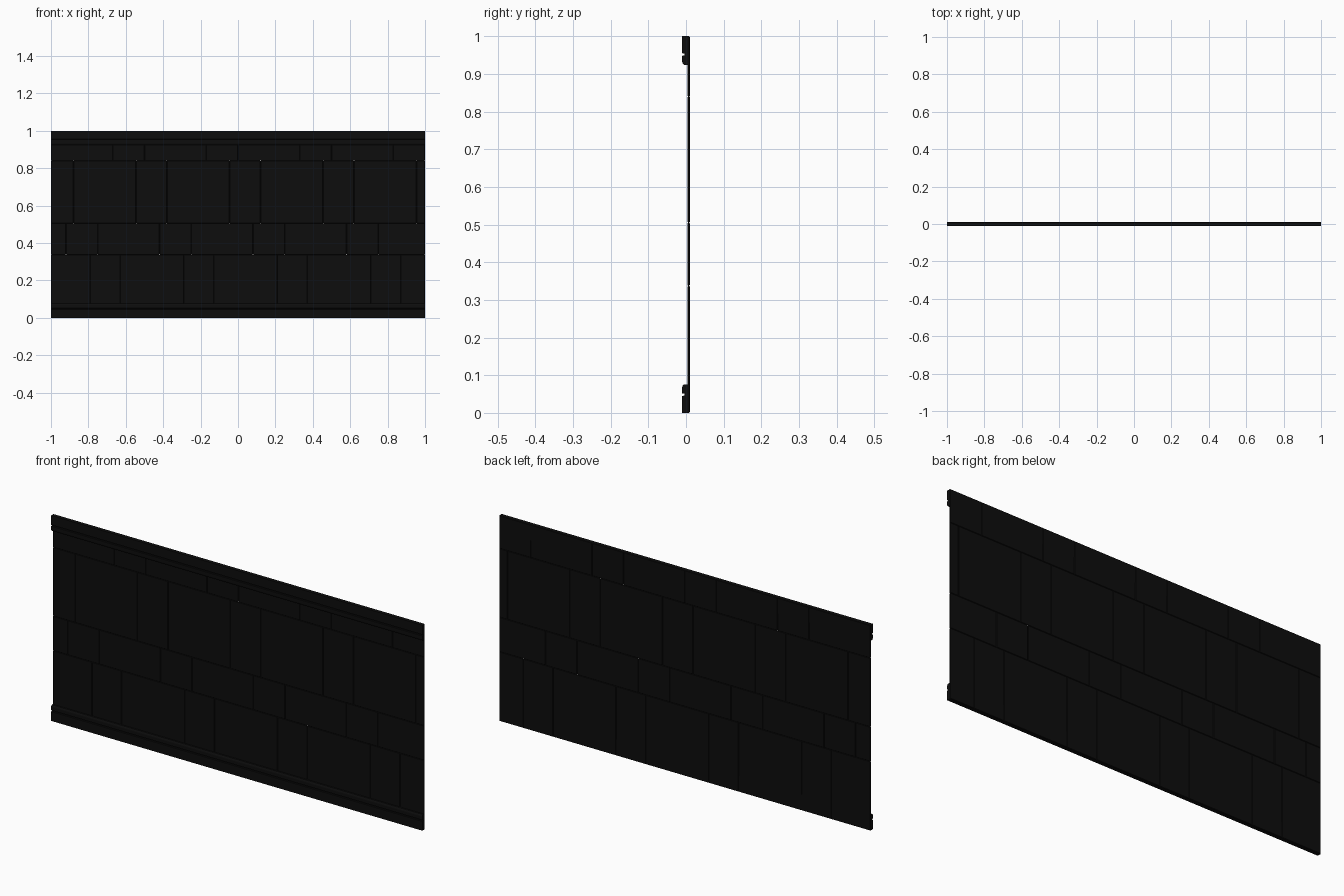
import bpy, bmesh

if "Cube" in bpy.data.objects:
    bpy.data.objects.remove(bpy.data.objects["Cube"])

# near-black finish shared by all parts
dark = bpy.data.materials.new("dark_finish")
dark.diffuse_color = (0.004, 0.004, 0.004, 1)
dark.use_nodes = True
dark.node_tree.nodes["Principled BSDF"].inputs["Base Color"].default_value = dark.diffuse_color


def add_mesh(name, bm):
    bmesh.ops.recalc_face_normals(bm, faces=bm.faces)
    me = bpy.data.meshes.new(name)
    bm.to_mesh(me)
    bm.free()
    ob = bpy.data.objects.new(name, me)
    bpy.context.collection.objects.link(ob)
    me.materials.append(dark)
    return ob


def box(bm, x0, x1, y0, y1, z0, z1):
    vs = bmesh.ops.create_cube(bm, size=1)["verts"]
    for v in vs:
        v.co.x = x1 if v.co.x > 0 else x0
        v.co.y = y1 if v.co.y > 0 else y0
        v.co.z = z1 if v.co.z > 0 else z0


# tile courses: bottom, top, and joint offsets repeating every half unit
courses = [
    (0.0, 0.337, (-1.13, -1.29)),
    (0.337, 0.505, (-0.92, -1.25)),
    (0.505, 0.84, (-1.045, -0.88)),
    (0.84, 1.0, (-1.17, -1.0)),
]
for i, (z0, z1, offsets) in enumerate(courses):
    joints = {o + 0.5 * k for o in offsets for k in range(6)}
    xs = [-1.0] + sorted(x for x in joints if -0.99 < x < 0.99) + [1.0]
    bm = bmesh.new()
    for a, b in zip(xs, xs[1:]):
        box(bm, a, b, 0.004, 0.01, z0, z1)
    row = add_mesh(f"tile_course_{i + 1}", bm)
    bev = row.modifiers.new("joint_bevel", 'BEVEL')
    bev.width = 0.002
    bev.segments = 1

# moulded rail profile (y, z) with a groove and rounded lip
profile = [(0.0085, 0), (-0.01, 0), (-0.01, 0.045), (-0.0045, 0.046),
           (-0.0045, 0.051), (-0.01, 0.052), (-0.01, 0.068),
           (-0.0085, 0.073), (-0.005, 0.076), (0.005, 0.076), (0.0085, 0.076)]


def rail(name, flip):
    bm = bmesh.new()
    ends = [[bm.verts.new((x, y, 1 - z if flip else z)) for y, z in profile]
            for x in (-1, 1)]
    n = len(profile)
    for i in range(n):
        j = (i + 1) % n
        bm.faces.new((ends[0][i], ends[0][j], ends[1][j], ends[1][i]))
    for e in ends:
        bm.faces.new(e)
    add_mesh(name, bm)


rail("bottom_rail", False)
rail("top_rail", True)
